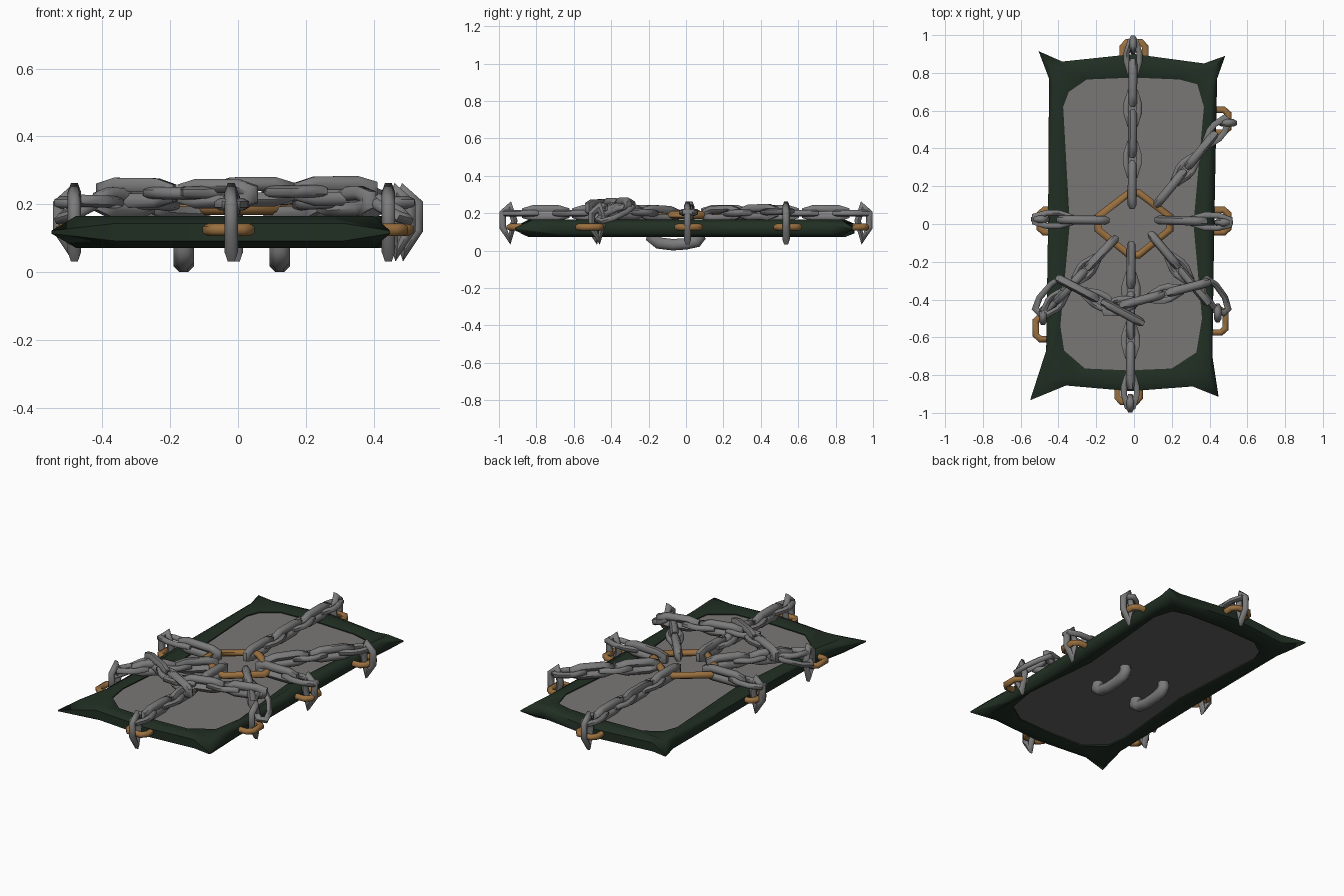
import bpy, bmesh, math
from mathutils import Vector as V

if "Cube" in bpy.data.objects:
    bpy.data.objects.remove(bpy.data.objects["Cube"])


def mat(name, rgb):
    m = bpy.data.materials.new(name)
    m.diffuse_color = (*rgb, 1)
    m.use_nodes = True
    m.node_tree.nodes["Principled BSDF"].inputs["Base Color"].default_value = m.diffuse_color
    return m


GREEN = mat("dark green", (0.015, 0.028, 0.017))
PANEL = mat("panel grey", (0.195, 0.182, 0.182))
DARK = mat("underside grey", (0.13, 0.125, 0.125))
STEEL = mat("chain steel", (0.2, 0.198, 0.2))
BRONZE = mat("bronze", (0.32, 0.16, 0.05))


def finish(name, bm, mats, smooth=None):
    bmesh.ops.recalc_face_normals(bm, faces=bm.faces)
    me = bpy.data.meshes.new(name)
    bm.to_mesh(me)
    bm.free()
    for m in mats:
        me.materials.append(m)
    ob = bpy.data.objects.new(name, me)
    bpy.context.collection.objects.link(ob)
    if smooth:
        bpy.ops.object.select_all(action='DESELECT')
        ob.select_set(True)
        bpy.context.view_layer.objects.active = ob
        bpy.ops.object.shade_smooth_by_angle(angle=math.radians(smooth))
    return ob


def skin(bm, rings, closed):
    """Bridge equal-sized point rings with quads."""
    vs = [[bm.verts.new(p) for p in r] for r in rings]
    n, k = len(vs), len(vs[0])
    for i in range(n if closed else n - 1):
        a, b = vs[i], vs[(i + 1) % n]
        for j in range(k):
            bm.faces.new((a[j], a[(j + 1) % k], b[(j + 1) % k], b[j]))
    if not closed:
        bm.faces.new(vs[0])
        bm.faces.new(vs[-1])


def tube(bm, pts, normal, r, closed=True, sides=6):
    """Mitred tube along a planar path whose plane has the given normal."""
    pts, nrm, n, rings = [V(p) for p in pts], V(normal).normalized(), len(pts), []
    for i, p in enumerate(pts):
        a = pts[i - 1] if closed or i else None
        b = pts[(i + 1) % n] if closed or i < n - 1 else None
        t1 = (p - a).normalized() if a is not None else (b - p).normalized()
        t2 = (b - p).normalized() if b is not None else t1
        t = (t1 + t2).normalized()
        side = t.cross(nrm) / max(t.dot(t1), 0.6)
        rings.append([p + r * (math.cos(w) * side + math.sin(w) * nrm)
                      for w in (2 * math.pi * (j + 0.5) / sides for j in range(sides))])
    skin(bm, rings, closed)


# Frame stations: (outer x, y), (inner x, y); corners are drawn out into tips
S = [((-0.45, 0.77), (-0.375, 0.62)), ((-0.505, 0.915), (-0.345, 0.70)),
     ((-0.38, 0.86), (-0.25, 0.765)), ((0, 0.9), (0, 0.775)),
     ((0.37, 0.85), (0.24, 0.765)), ((0.483, 0.89), (0.335, 0.74)),
     ((0.44, 0.77), (0.37, 0.62)), ((0.425, 0), (0.315, 0)),
     ((0.415, -0.70), (0.36, -0.50)), ((0.448, -0.915), (0.33, -0.68)),
     ((0.31, -0.86), (0.20, -0.765)), ((-0.02, -0.885), (-0.03, -0.775)),
     ((-0.36, -0.855), (-0.26, -0.765)), ((-0.55, -0.933), (-0.37, -0.67)),
     ((-0.465, -0.67), (-0.39, -0.54)), ((-0.455, 0), (-0.34, 0))]
bm = bmesh.new()
rings = []
for i, (o, n) in enumerate(S):
    h = 0.004 if i in (1, 5, 9, 13) else 0.026
    ring = []
    for f, z in ((0, 0.118 - h), (0, 0.118 + h), (0.4, 0.165), (1, 0.146), (1, 0.09), (0.4, 0.072)):
        p = V(o).lerp(V(n), f)
        ring.append((p.x, p.y, z))
    rings.append(ring)
skin(bm, rings, True)
finish("frame", bm, [GREEN], 60)

# Panel: light top, darker underside
bm = bmesh.new()
top, bot = [[bm.verts.new((n[0] * 1.02, n[1] * 1.01, z)) for _, n in S] for z in (0.14, 0.098)]
bm.faces.new(top)
bm.faces.new(bot)
for i in range(len(S)):
    j = (i + 1) % len(S)
    bm.faces.new((top[i], top[j], bot[j], bot[i]))
panel = finish("panel", bm, [PANEL, DARK])
for p in panel.data.polygons:
    p.material_index = int(p.normal.z < -0.5)

# Central ring
bm = bmesh.new()
q = [(0.025, 0.165), (0.19, 0.04), (0.19, -0.03), (0.025, -0.165)]
q += [(-x, y) for x, y in reversed(q)]
tube(bm, [(x, y, 0.19) for x, y in q], (0, 0, 1), 0.021)
finish("centre_ring", bm, [BRONZE], 60)

# Edge clasps: centre of the outer bar, outward direction
CLASPS = [((0, 0.962), (0, 1)), ((-0.028, -0.942), (0, -1)), ((0.5, 0.545), (1, 0)),
          ((0.5, 0.015), (1, 0)), ((0.485, -0.515), (1, 0)),
          ((-0.5, 0.015), (-1, 0)), ((-0.52, -0.55), (-1, 0))]
for c, d in CLASPS:
    bm = bmesh.new()
    side = V((-d[1], d[0]))
    prof = [(-0.11, 0.06), (-0.025, 0.06), (0, 0.038), (0, -0.038), (-0.025, -0.06), (-0.11, -0.06)]
    pts = [(*(V(c) + V(d) * a + side * b), 0.125) for a, b in prof]
    tube(bm, pts, (0, 0, 1), 0.019, closed=False)
    finish("edge_clasp", bm, [BRONZE], 60)


def link(bm, a, b, width, normal, r):
    """Stadium-shaped link whose centreline spans a to b."""
    a, b = V(a), V(b)
    u = (b - a).normalized()
    s = V(normal).cross(u).normalized()
    n = u.cross(s)
    w, c = width / 2, min(width * 0.9, 0.06)
    L = (b - a).length
    prof = [(0, w * 0.45), (c, w), (L - c, w), (L, w * 0.45)]
    prof += [(x, -y) for x, y in reversed(prof)]
    tube(bm, [a + u * x + s * y for x, y in prof], n, r)


def chain(name, a, b, count):
    """Alternating upright (long) and flat (short) links from a to b."""
    bm = bmesh.new()
    a, b = V(a), V(b)
    u = (b - a).normalized()
    pitch = (b - a).length / count
    across = u.cross(V((0, 0, 1)))
    for i in range(count):
        m = a + u * pitch * (i + 0.5)
        if i % 2 == 0:
            h = u * (pitch * 0.5 + 0.04)
            link(bm, m - h, m + h, 0.046, across, 0.0235)
        else:
            h = u * (pitch * 0.5 + 0.015)
            link(bm, m - h, m + h, 0.068, across.cross(u), 0.018)
    finish(name, bm, [STEEL], 60)


# Chains radiating from the ring
chain("back_chain", (-0.01, 0.14, 0.2), (-0.005, 0.95, 0.2), 6)
chain("front_chain", (-0.015, -0.15, 0.2), (-0.02, -0.95, 0.2), 6)
chain("right_chain", (0.17, 0.02, 0.2), (0.49, 0.01, 0.205), 2)
chain("left_chain", (-0.19, 0.02, 0.2), (-0.51, 0.025, 0.205), 2)
chain("back_right_chain", (0.15, 0.14, 0.195), (0.48, 0.54, 0.21), 4)
chain("front_right_chain", (0.12, -0.09, 0.195), (0.36, -0.38, 0.21), 3)
chain("front_left_chain", (-0.13, -0.11, 0.195), (-0.46, -0.46, 0.21), 4)
# Draped chains crossing the front half
chain("left_drape_chain", (-0.36, -0.31, 0.235), (0.0, -0.50, 0.23), 3)
chain("right_drape_chain", (0.35, -0.32, 0.24), (-0.14, -0.45, 0.235), 4)
for s, x in ((-1, 0.51), (1, 0.485)):
    bm = bmesh.new()
    link(bm, (s * 0.37, -0.30, 0.235), (s * x, -0.46, 0.16), 0.08, (0.3 * s, 0, 1), 0.017)
    finish("drape_end_link", bm, [STEEL], 60)

# Upright end links hooked through the clasps
ENDS = [((-0.005, 0.953), (0, 1)), ((-0.02, -0.953), (0, -1)), ((0.5, 0.535), (1, 0)),
        ((0.478, 0.008), (1, 0)), ((-0.5, 0.025), (-1, 0)),
        ((0.443, -0.475), (0, -1)), ((-0.482, -0.49), (0, -1))]
for c, d in ENDS:
    bm = bmesh.new()
    prof = [(-0.035, 0.16), (-0.01, 0.235), (0.028, 0.2), (0.028, 0.125), (-0.01, 0.06)]
    pts = [(c[0] + d[0] * a, c[1] + d[1] * a, z) for a, z in prof]
    tube(bm, pts, (-d[1], d[0], 0), 0.02)
    finish("end_link", bm, [STEEL], 60)

# Two grips on the underside
for x in (-0.16, 0.123):
    bm = bmesh.new()
    path = [(-0.168, 0.11), (-0.18, 0.068), (-0.145, 0.04), (-0.07, 0.031),
            (0.0, 0.036), (0.055, 0.048), (0.072, 0.07), (0.068, 0.11)]
    tube(bm, [(x, y, z) for y, z in path], (1, 0, 0), 0.033, closed=False, sides=8)
    finish("underside_grip", bm, [STEEL], 60)
